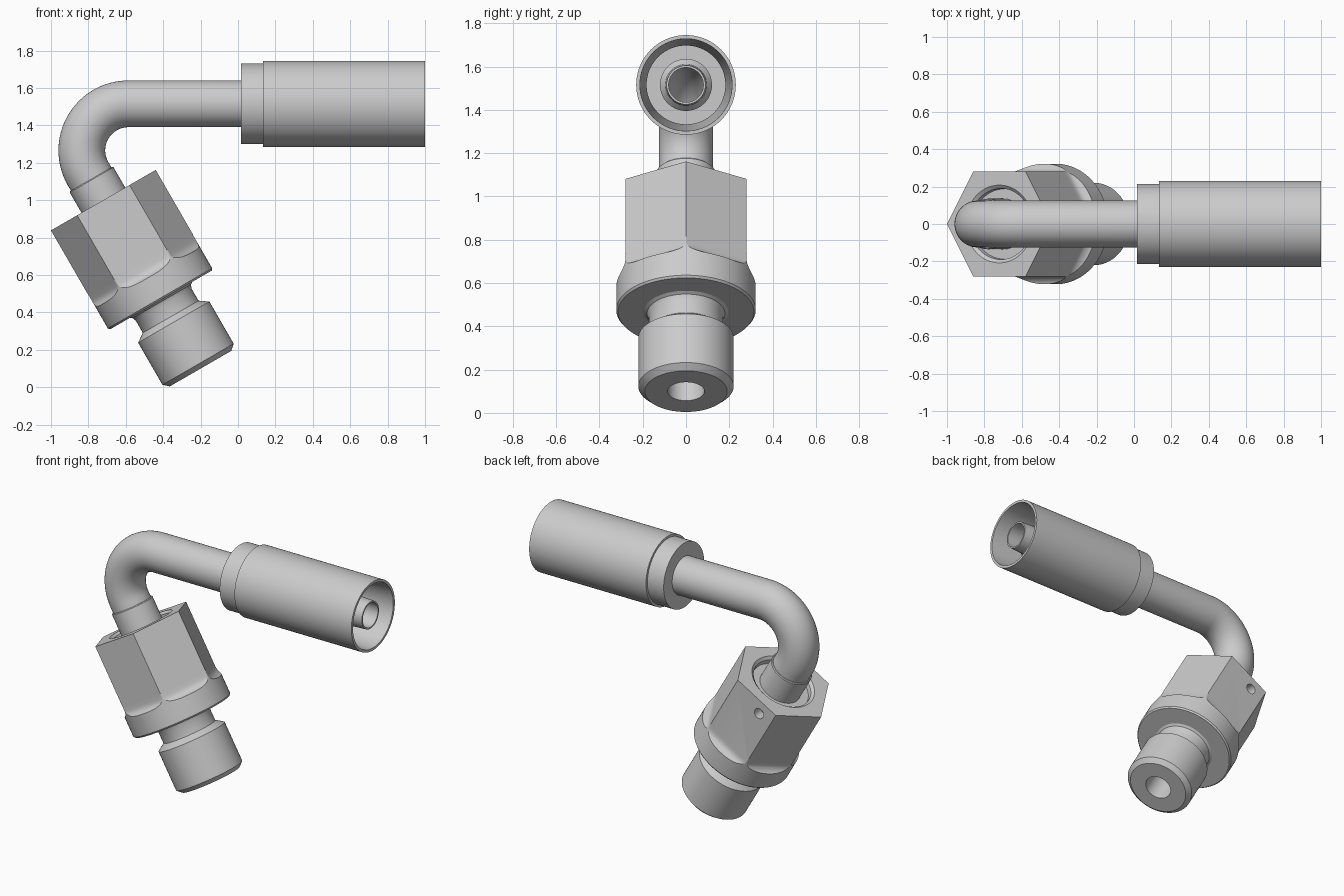
import bpy, bmesh
from math import sin, cos, pi, radians
from mathutils import Matrix, Vector

if "Cube" in bpy.data.objects:
    bpy.data.objects.remove(bpy.data.objects["Cube"])


def skin(name, rings, mat=Matrix()):
    """Closed solid: rings joined in sequence, the last back to the first."""
    bm = bmesh.new()
    vs = [[bm.verts.new(mat @ Vector(p)) for p in ring] for ring in rings]
    n = len(vs[0])
    for i, a in enumerate(vs):
        b = vs[(i + 1) % len(vs)]
        for j in range(n):
            k = (j + 1) % n
            bm.faces.new((a[j], a[k], b[k], b[j]))
    bmesh.ops.recalc_face_normals(bm, faces=bm.faces)
    me = bpy.data.meshes.new(name)
    bm.to_mesh(me)
    bm.free()
    ob = bpy.data.objects.new(name, me)
    bpy.context.collection.objects.link(ob)
    return ob


def lathe(name, profile, mat, segs=96):
    """Revolve a closed (radius, height) profile about local z."""
    return skin(name, [[(r * cos(2 * pi * j / segs), r * sin(2 * pi * j / segs), h)
                        for j in range(segs)] for r, h in profile], mat)


def activate(ob):
    bpy.ops.object.select_all(action='DESELECT')
    ob.select_set(True)
    bpy.context.view_layer.objects.active = ob


def boolean(ob, tool, op):
    m = ob.modifiers.new(op.lower(), 'BOOLEAN')
    m.object, m.operation, m.solver = tool, op, 'EXACT'
    activate(ob)
    bpy.ops.object.modifier_apply(modifier=m.name)
    bpy.data.objects.remove(tool)


# Local frames: tilted fitting (z runs down the fitting) and hose ferrule (z runs along +x)
FIT = Matrix.Translation((-0.72, 0, 1.0)) @ Matrix.Rotation(radians(150), 4, 'Y')
HOSE = Matrix.Translation((0, 0, 1.515)) @ Matrix.Rotation(radians(90), 4, 'Y')

# Nut, collar and threaded end, turned in one piece
body = lathe("nut_and_threaded_end", [
    (0.085, 0.045), (0.187, 0.045), (0.19, 0.015), (0.208, 0), (0.34, 0), (0.34, 0.38),
    (0.322, 0.40), (0.322, 0.606), (0.314, 0.616), (0.195, 0.616), (0.18, 0.625),
    (0.172, 0.645), (0.172, 0.72), (0.22, 0.753), (0.22, 1.013), (0.19, 1.04),
    (0.085, 1.04)], FIT)

# Hex flats with a rounded run-out into the collar
run_out = [(0.28 + 0.05 * (1 - cos(a)), 0.43 + 0.05 * sin(a))
           for a in [radians(15 * i) for i in range(7)]]
hex_profile = [(0.28, -0.1)] + run_out + [(0.5, 0.48), (0.5, 1.2)]
hex_tool = lathe("hex_cutter", [(0.05, -0.1)] + [(r / cos(pi / 6), h) for r, h in hex_profile]
                 + [(0.05, 1.2)], FIT, 6)
boolean(body, hex_tool, 'INTERSECT')

# Small wire hole in the rear flat
bpy.ops.mesh.primitive_cylinder_add(vertices=32, radius=0.034, depth=0.14)
drill = bpy.context.object
drill.matrix_world = FIT @ Matrix.Translation((0.065, 0.28, 0.08)) @ Matrix.Rotation(pi / 2, 4, 'X')
bpy.context.view_layer.update()
boolean(body, drill, 'DIFFERENCE')

# Sleeve where the tube enters the nut
sleeve = lathe("tube_sleeve", [(0.085, -0.128), (0.13, -0.13), (0.135, -0.125),
                               (0.135, 0.05), (0.085, 0.05)], FIT)

# Bent hollow tube: straight run, 120 degree bend, short run into the nut
R, cx, cz = 0.249, -0.586, 1.515 - 0.249
path = [((0.03, 1.515), pi / 2)]
for i in range(33):
    a = radians(90 + 120 * i / 32)
    path.append(((cx + R * cos(a), cz + R * sin(a)), a))
path.append(((-0.70, 0.965), radians(210)))


def section(p, a, r, n=64):
    return [(p[0] + r * cos(t) * cos(a), r * sin(t), p[1] + r * cos(t) * sin(a))
            for t in [2 * pi * j / n for j in range(n)]]


tube = skin("bent_tube", [section(p, a, 0.125) for p, a in path]
            + [section(p, a, 0.08) for p, a in reversed(path)])

# Hose ferrule shell with the inner nipple
ferrule = lathe("hose_ferrule", [
    (0.08, 0.015), (0.215, 0.015), (0.215, 0.135), (0.23, 0.135), (0.23, 1.0),
    (0.213, 1.0), (0.182, 0.25), (0.182, 0.16), (0.12, 0.16), (0.12, 0.84),
    (0.095, 0.87), (0.09, 0.98), (0.08, 0.98)], HOSE)

for ob in (body, sleeve, tube, ferrule):
    activate(ob)
    bpy.ops.object.shade_smooth_by_angle(angle=radians(25))
